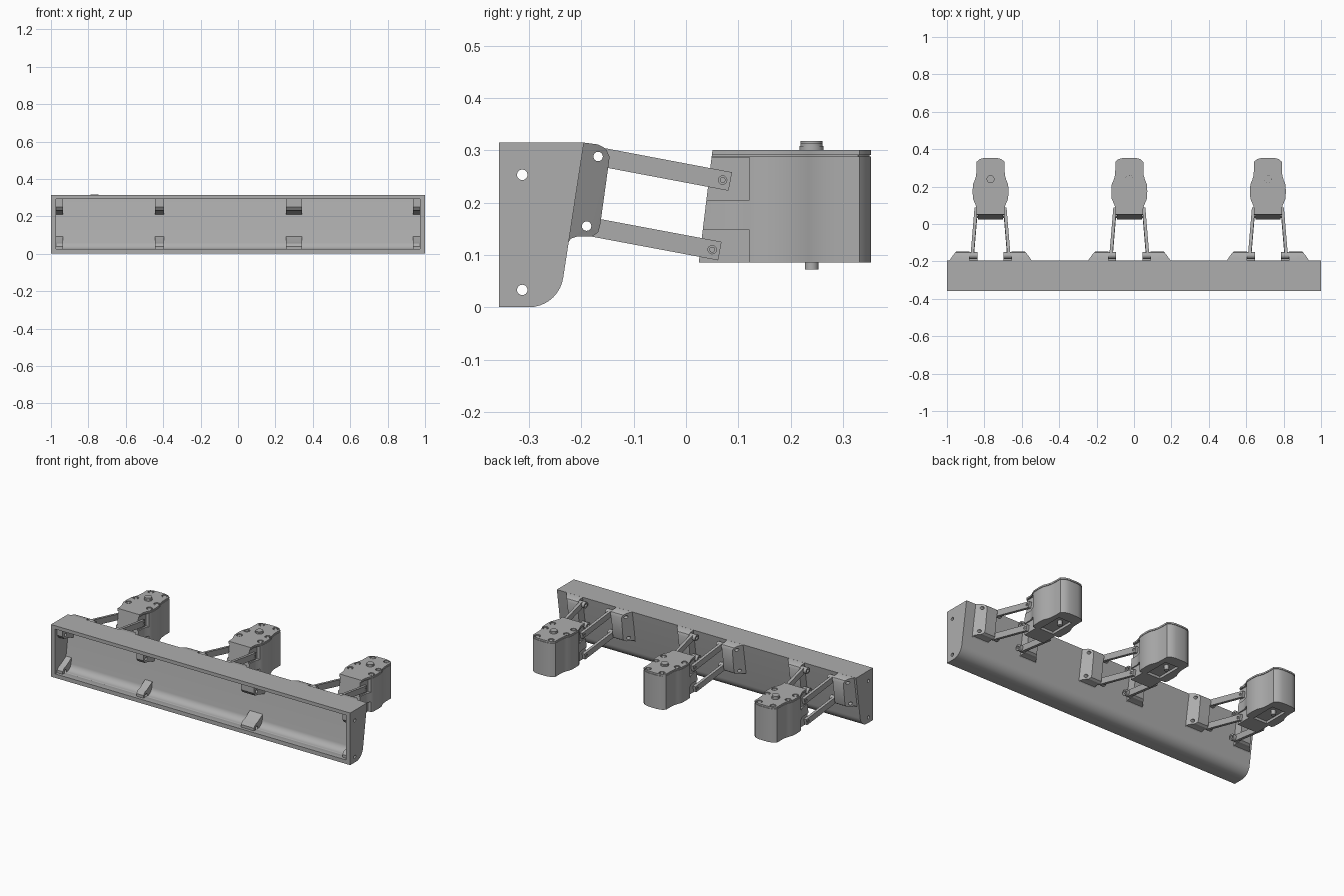
import bpy, bmesh, math
from mathutils import Vector

cube = bpy.data.objects.get("Cube")
if cube:
    bpy.data.objects.remove(cube, do_unlink=True)

GREY = (0.42, 0.42, 0.42, 1)
grey = bpy.data.materials.new("plain_grey")
grey.use_nodes = True
grey.diffuse_color = GREY
grey.node_tree.nodes["Principled BSDF"].inputs["Base Color"].default_value = GREY


def finish(name, bm):
    bmesh.ops.recalc_face_normals(bm, faces=bm.faces)
    mesh = bpy.data.meshes.new(name)
    bm.to_mesh(mesh)
    bm.free()
    obj = bpy.data.objects.new(name, mesh)
    bpy.context.collection.objects.link(obj)
    mesh.materials.append(grey)
    return obj


def prism(name, points, axis, start, end):
    """Extrude a (y, z) outline along x, or an (x, y) outline along z."""
    bm = bmesh.new()
    place = (lambda p: (start, *p)) if axis == "x" else (lambda p: (*p, start))
    face = bm.faces.new([bm.verts.new(place(p)) for p in points])
    moved = bmesh.ops.extrude_face_region(bm, geom=[face])["geom"]
    shift = Vector((end - start, 0, 0) if axis == "x" else (0, 0, end - start))
    bmesh.ops.translate(bm, vec=shift, verts=[v for v in moved if isinstance(v, bmesh.types.BMVert)])
    return finish(name, bm)


def circle(a, b, r, n=24):
    return [(a + r * math.cos(i * math.tau / n), b + r * math.sin(i * math.tau / n)) for i in range(n)]


def rect(a0, a1, b0, b1):
    return [(a0, b0), (a1, b0), (a1, b1), (a0, b1)]


def select_only(obj):
    bpy.ops.object.select_all(action="DESELECT")
    obj.select_set(True)
    bpy.context.view_layer.objects.active = obj


def cut(obj, cutters):
    select_only(obj)
    for c in cutters:
        mod = obj.modifiers.new("cut", "BOOLEAN")
        mod.operation, mod.solver, mod.object = "DIFFERENCE", "EXACT", c
        bpy.ops.object.modifier_apply(modifier=mod.name)
        bpy.data.objects.remove(c, do_unlink=True)


def smooth(obj):
    select_only(obj)
    bpy.ops.object.shade_smooth_by_angle(angle=math.radians(32))


def trough_outline(front, top, back, radius):
    """Flat front and top, sloping back, rounded lower edge."""
    arc = [(-0.30 + radius * math.cos(math.radians(t)), 0.066 + radius * math.sin(math.radians(t)))
           for t in range(-90, -4, 9)]
    return [(front, 0.066 - radius)] + arc + [(back, top), (front, top)]


SCREWS = [(-0.313, 0.033), (-0.313, 0.253)]
PIVOTS = [(-0.168, 0.288), (-0.19, 0.155)]
TIPS = [(0.07, 0.243), (0.05, 0.11)]

# Hollow beam, open at the front
beam = prism("beam_housing", trough_outline(-0.357, 0.315, -0.195, 0.066), "x", -1, 1)
cut(beam, [prism("cavity", trough_outline(-0.42, 0.294, -0.222, 0.042), "x", -0.972, 0.972)]
    + [prism("end_hole", circle(*p, 0.01), "x", -1.1, 1.1) for p in SCREWS])
smooth(beam)

# Screw lugs inside the beam
LOWER = [(-0.338, 0.018), (-0.338, 0.04), (-0.325, 0.056), (-0.305, 0.062),
         (-0.24, 0.1), (-0.25, 0.05), (-0.28, 0.018)]
UPPER = [(-0.338, 0.3), (-0.338, 0.25), (-0.325, 0.232), (-0.3, 0.228), (-0.222, 0.205), (-0.207, 0.3)]
for x0, x1 in [(-0.975, -0.935), (-0.443, -0.395), (0.257, 0.343), (0.935, 0.975)]:
    for outline, hole in zip((LOWER, UPPER), SCREWS):
        lug = prism("screw_lug", outline, "x", x0, x1)
        cut(lug, [prism("lug_hole", circle(*hole, 0.01), "x", x0 - 0.1, x1 + 0.1)])
        smooth(lug)

BRACKET = [(-0.198, 0.315), (-0.168, 0.311), (-0.153, 0.303), (-0.146, 0.287), (-0.164, 0.157),
           (-0.168, 0.143), (-0.18, 0.135), (-0.208, 0.135), (-0.22, 0.131), (-0.229, 0.118), (-0.232, 0.13)]
HALF = [(0.074, 0.015), (0.074, 0.08), (0.079, 0.1), (0.094, 0.135), (0.096, 0.175), (0.094, 0.212),
        (0.084, 0.235), (0.077, 0.26), (0.075, 0.29), (0.075, 0.332), (0.058, 0.347), (0.03, 0.354)]
BODY = HALF + [(-x, y) for x, y in reversed(HALF)]


def front_slope():
    return prism("slope", [(-0.1, 0), (0.014, 0), (0.053, 0.32), (-0.1, 0.32)], "x", -0.2, 0.2)


def bracket(side):
    """Pivot block whose outer face slopes back to the beam."""
    obj = prism("pivot_bracket", BRACKET, "x", side * 0.112, side * 0.22)
    for v in obj.data.vertices:
        if abs(v.co.x) > 0.2:
            wall = -0.195 - 0.154 * (0.315 - v.co.z)
            v.co.x = side * (0.222 - 0.75 * max(0, v.co.y - wall))
    cut(obj, [prism("pivot_hole", circle(*p, 0.009), "x", -0.4, 0.4) for p in PIVOTS])
    return obj


def arm(side, pivot, tip):
    """Flat link leaning inward from the pivot to the motor."""
    a, b = Vector(pivot), Vector(tip)
    along = (b - a).normalized()
    across = Vector((-along.y, along.x)) * 0.018
    end = b + along * 0.015
    link = prism("link_arm", [a - across, end - across, end + across, a + across], "x", side * 0.07, side * 0.087)
    for v in link.data.vertices:
        v.co.x += side * 0.02 * (tip[0] - v.co.y) / (tip[0] - pivot[0])
    boss = prism("arm_boss", circle(*pivot, 0.018), "x", side * 0.07, side * 0.117)
    for obj in (link, boss):
        cut(obj, [prism("arm_hole", circle(*pivot, 0.009), "x", -0.4, 0.4)])
    cut(link, [prism("tip_hole", circle(*tip, 0.008), "x", -0.4, 0.4)])
    pin = prism("tip_pin", circle(*tip, 0.0055), "x", side * 0.06, side * 0.086)
    return [link, boss, pin]


def motor(knob_top):
    body = prism("motor_body", BODY, "z", 0.085, 0.288)
    pockets = [prism("link_recess", rect(0.028 * 0, 0.121, z0, z1), "x", s * 0.067, s * 0.2)
               for s in (-1, 1) for z0, z1 in ((0.07, 0.148), (0.205, 0.286))]
    cut(body, [front_slope()] + pockets + [prism("base_pocket", rect(-0.045, 0.045, 0.13, 0.285), "z", 0.05, 0.1)])
    seam = prism("lid_seam", [(x * 0.96, y * 0.985 + 0.002) for x, y in BODY], "z", 0.287, 0.291)
    lid = prism("motor_lid", BODY, "z", 0.2905, 0.3)
    spots = [(s * x, y) for s in (-1, 1) for x, y in ((0.046, 0.33), (0.07, 0.22), (0.07, 0.15))]
    cut(seam, [front_slope()])
    cut(lid, [front_slope()] + [prism("counterbore", circle(*p, 0.017), "z", 0.294, 0.35) for p in spots])
    heads = [prism("lid_screw", circle(*p, 0.011), "z", 0.292, 0.298) for p in spots]
    knob = [prism("knob_base", circle(0, 0.24, 0.023), "z", 0.29, 0.308),
            prism("knob_cap", circle(0, 0.24, 0.021), "z", 0.3, knob_top)]
    shaft = prism("base_shaft", circle(0, 0.24, 0.013), "z", 0.072, 0.11)
    return [body, seam, lid, shaft] + heads + knob


# Three identical motor units along the beam
for x, knob_top in [(-0.767, 0.318), (-0.025, 0.313), (0.716, 0.313)]:
    parts = motor(knob_top)
    for side in (-1, 1):
        parts.append(bracket(side))
        for pivot, tip in zip(PIVOTS, TIPS):
            parts += arm(side, pivot, tip)
    for part in parts:
        part.location.x = x
        smooth(part)
